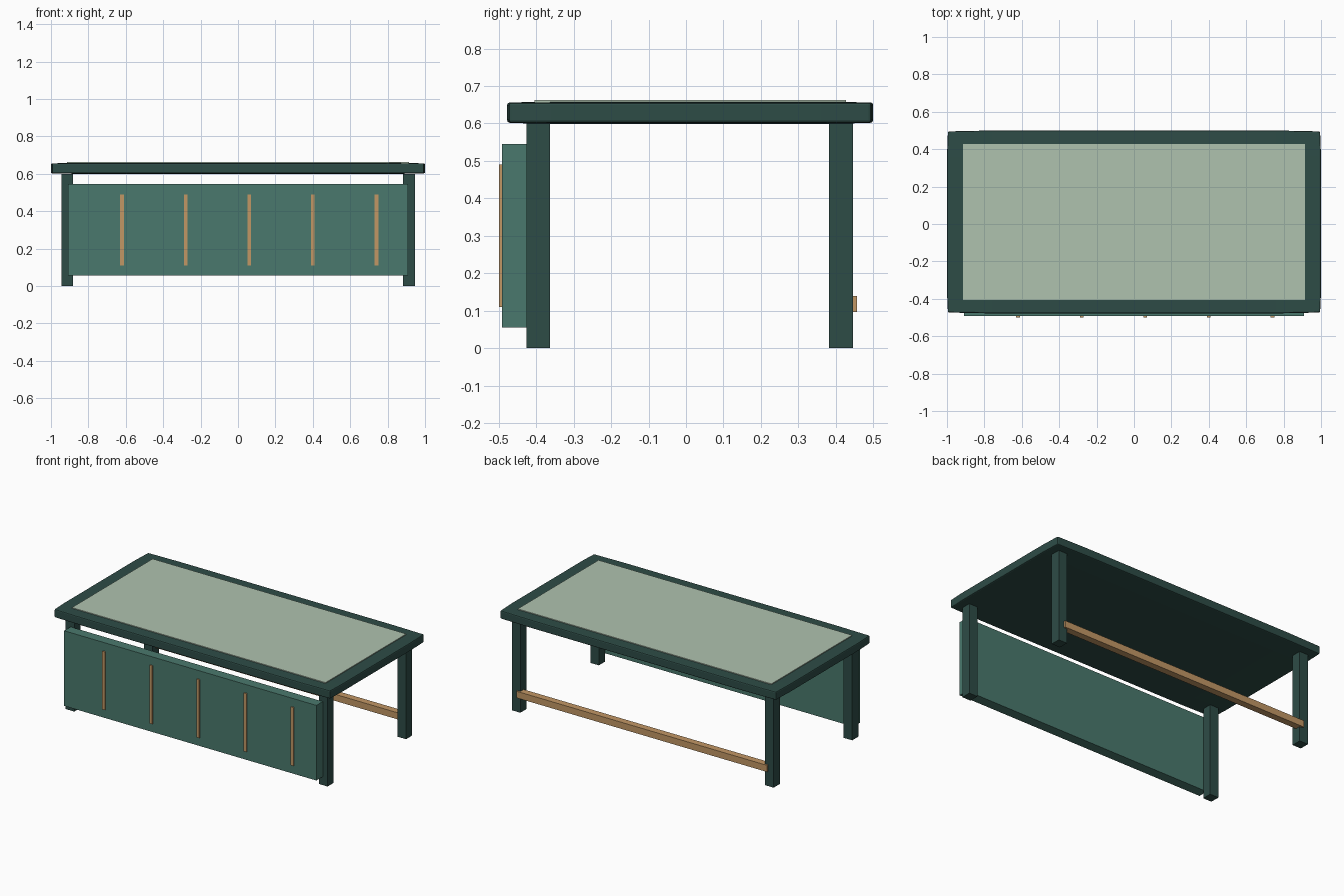
import bpy
import bmesh
from mathutils import Vector

old = bpy.data.objects.get("Cube")
if old:
    bpy.data.objects.remove(old, do_unlink=True)


def material(name, r, g, b):
    m = bpy.data.materials.new(name)
    m.use_nodes = True
    m.diffuse_color = (r, g, b, 1)
    m.node_tree.nodes["Principled BSDF"].inputs["Base Color"].default_value = (r, g, b, 1)
    return m


DARK = material("dark green", 0.027, 0.072, 0.062)
GREEN = material("mid green", 0.068, 0.19, 0.153)
PALE = material("pale green", 0.43, 0.54, 0.43)
WOOD = material("light wood", 0.54, 0.31, 0.13)


def box(name, mat, x, y, z, shape=None):
    """Box spanning the three (low, high) ranges, optionally reshaped."""
    bm = bmesh.new()
    bmesh.ops.create_cube(bm, size=1)
    for v in bm.verts:
        v.co = Vector([(r[0] + r[1]) / 2 + c * (r[1] - r[0])
                       for c, r in zip(v.co, (x, y, z))])
    if shape:
        shape(bm)
    mesh = bpy.data.meshes.new(name)
    bm.to_mesh(mesh)
    bm.free()
    mesh.materials.append(mat)
    obj = bpy.data.objects.new(name, mesh)
    bpy.context.collection.objects.link(obj)
    return obj


def bulge(bm):
    """Split the slab near its ends and draw the ends in slightly."""
    for axis, cut in ((0, 0.76), (1, 0.36)):
        for side in (-1, 1):
            co, no = Vector(), Vector()
            co[axis], no[axis] = side * cut, 1
            bmesh.ops.bisect_plane(bm, geom=bm.verts[:] + bm.edges[:] + bm.faces[:],
                                   plane_co=co, plane_no=no)
    for v in bm.verts:
        end, edge = abs(v.co.x) > 0.9, abs(v.co.y) > 0.45
        if end and edge:
            v.co.x *= 0.995
            v.co.y *= 0.99
        if end or edge:
            v.co.z += 0.004 if v.co.z < 0.63 else -0.002


# Table top with softened edges and a pale inlay
top = box("table_top", DARK, (-1, 1), (-0.478, 0.5), (0.598, 0.658), bulge)
bevel = top.modifiers.new("soft_edges", "BEVEL")
bevel.width = 0.007
bevel.segments = 2
bevel.angle_limit = 0.6
box("top_inlay", PALE, (-0.915, 0.915), (-0.405, 0.427), (0.655, 0.662))

# Four square legs
for depth, y in (("front", (-0.426, -0.363)), ("back", (0.382, 0.446))):
    for side, x in (("left", (0.883, 0.945)), ("right", (-0.945, -0.883))):
        box(f"{depth}_{side}_leg", DARK, x, y, (0, 0.6))

# Front panel with upright wooden strips
box("front_panel", GREEN, (-0.91, 0.91), (-0.492, -0.426), (0.055, 0.545))
for i in range(5):
    x = -0.62 + 0.34 * i
    box(f"panel_strip_{i + 1}", WOOD, (x - 0.01, x + 0.01), (-0.5, -0.49), (0.11, 0.49))

# Low rail across the back legs
box("back_rail", WOOD, (-0.905, 0.905), (0.412, 0.457), (0.096, 0.139))
